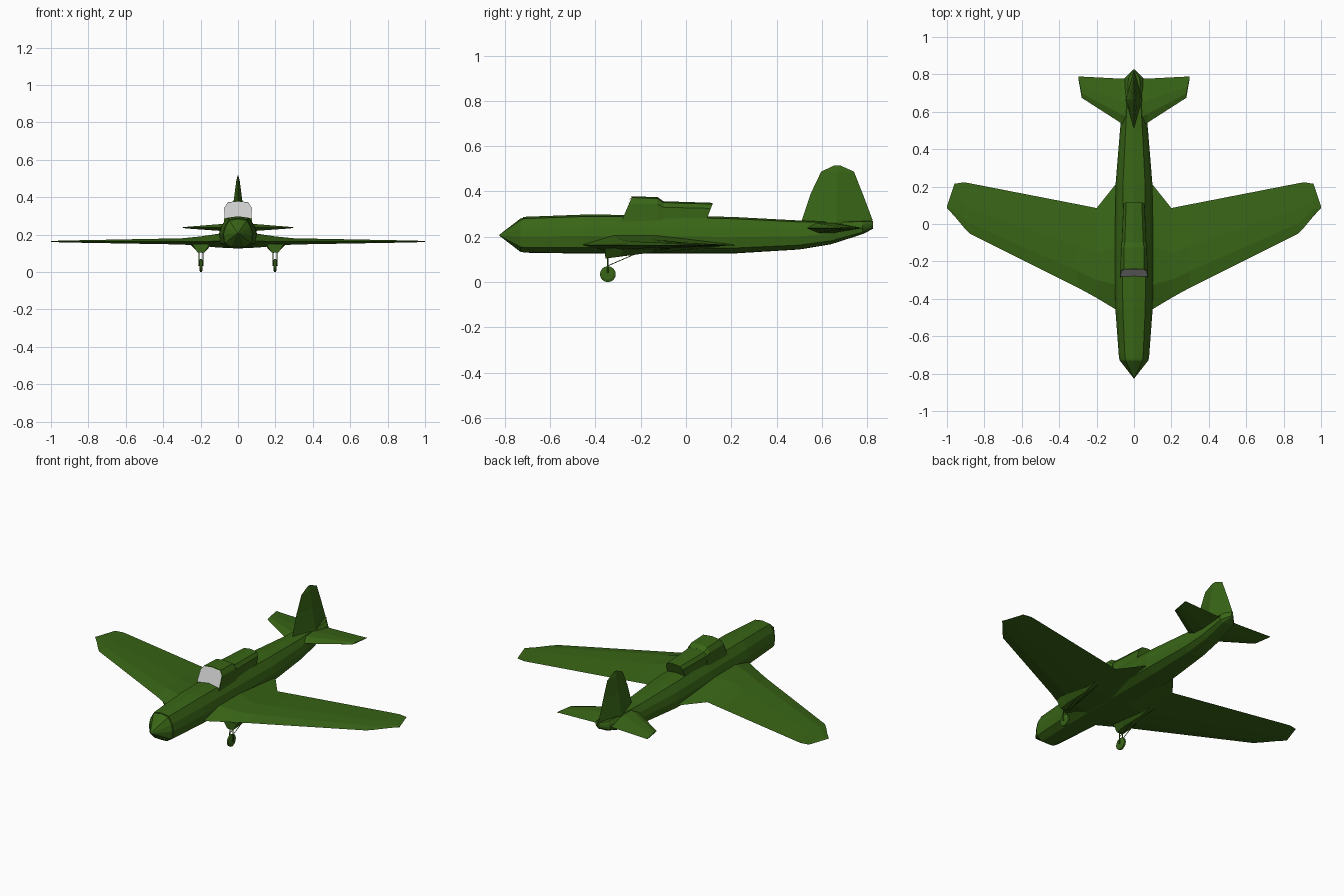
import bpy, bmesh, math
from mathutils import Vector

if "Cube" in bpy.data.objects:
    bpy.data.objects.remove(bpy.data.objects["Cube"])

green = bpy.data.materials.new("green_paint")
green.diffuse_color = (0.04, 0.13, 0.008, 1)
green.use_nodes = True
green.node_tree.nodes["Principled BSDF"].inputs["Base Color"].default_value = green.diffuse_color


def finish(name, bm, mat=green, mirror=False):
    bmesh.ops.remove_doubles(bm, verts=bm.verts, dist=0.0004)
    bmesh.ops.recalc_face_normals(bm, faces=bm.faces)
    me = bpy.data.meshes.new(name)
    bm.to_mesh(me)
    bm.free()
    ob = bpy.data.objects.new(name, me)
    bpy.context.collection.objects.link(ob)
    if mat:
        me.materials.append(mat)
    if mirror:
        ob.modifiers.new("mirror", 'MIRROR')
    return ob


def loft(name, rings, **kw):
    """Skin a list of equal-length closed rings and cap both ends."""
    bm = bmesh.new()
    vs = [[bm.verts.new(p) for p in r] for r in rings]
    n = len(vs[0])
    for a, b in zip(vs, vs[1:]):
        for i in range(n):
            j = (i + 1) % n
            bm.faces.new((a[i], a[j], b[j], b[i]))
    bm.faces.new(vs[0])
    bm.faces.new(vs[-1])
    return finish(name, bm, **kw)


def rod(name, a, b, r, sides=6):
    a, b = Vector(a), Vector(b)
    q = (b - a).to_track_quat('Z', 'Y')
    circle = [Vector((r * math.cos(t), r * math.sin(t), 0))
              for t in (2 * math.pi * i / sides for i in range(sides))]
    return loft(name, [[p + q @ c for c in circle] for p in (a, b)], mirror=True)


# Fuselage: (y, half width, bottom z, top z)
half = [(0, 0), (.5, .01), (.92, .15), (1, .45), (.88, .7), (.6, .95), (0, 1)]
profile = half + [(-x, z) for x, z in half[-2:0:-1]]


def body_ring(y, w, zb, zt):
    return [(w * px, y, zb + (zt - zb) * pz) for px, pz in profile]


stations = [(-.72, .08, .13, .288), (-.45, .1, .126, .298), (-.1, .102, .126, .296),
            (.22, .098, .127, .287), (.5, .075, .144, .272), (.64, .062, .167, .27),
            (.78, .05, .212, .27), (.825, .006, .235, .27)]
loft("fuselage", [body_ring(*s) for s in stations])

# Nose spinner
loft("spinner", [body_ring(-.826, .001, .2065, .2075), body_ring(-.73, .076, .133, .281),
                 body_ring(-.715, .078, .132, .284)])


# Wing: (x, leading y, trailing y, edge z, top z, bottom z)
def foil(x, le, te, ze, zt, zb):
    c = te - le
    return [(x, le, ze), (x, le + .2 * c, zt), (x, le + .5 * c, zt),
            (x, te, ze), (x, le + .5 * c, zb), (x, le + .2 * c, zb)]


wing = [(.0, -.46, .23, .165, .205, .127), (.1, -.455, .21, .165, .205, .13),
        (.2, -.395, .085, .163, .19, .14), (.3, -.34, .105, .163, .18, .147),
        (.88, -.05, .218, .163, .169, .157), (.91, -.018, .223, .163, .168, .158),
        (.96, .042, .215, .163, .167, .159), (1.0, .085, .095, .163, .165, .161)]
loft("wings", [foil(*s) for s in wing], mirror=True)

# Tailplane
tail = [(0, .5, .78, .24, .266, .213), (.07, .54, .777, .238, .258, .218),
        (.28, .675, .788, .238, .241, .233), (.297, .775, .79, .238, .239, .237)]
loft("tailplane", [foil(*s) for s in tail], mirror=True)


# Fin: diamond sections (z, front y, rear y, half thickness)
def diamond(z, f, r, t):
    m = f + .5 * (r - f)
    return [(0, f, z), (t, m, z), (0, r, z), (-t, m, z)]


fin = [(.23, .5, .812, .05), (.275, .512, .823, .042), (.39, .55, .78, .022),
       (.488, .597, .741, .009), (.515, .655, .68, .002)]
loft("tail_fin", [diamond(*s) for s in fin])


# Cockpit canopy: five-sided hoops (y at base, y at top, base width, top width, top z)
def hoop(yb, yt, wb, wt, zt, zb=.268):
    ym = yb + .75 * (yt - yb)
    zm = zb + .7 * (zt - zb)
    return [(-wb, yb, zb), (-wb * .97, ym, zm), (-wt, yt, zt - .006), (0, yt, zt),
            (wt, yt, zt - .006), (wb * .97, ym, zm), (wb, yb, zb)]


loft("front_canopy", [hoop(-.285, -.24, .074, .054, .379),
                      hoop(-.125, -.125, .072, .053, .375),
                      hoop(-.1, -.1, .068, .05, .357)])
loft("rear_canopy", [hoop(-.102, -.102, .067, .049, .357),
                     hoop(.088, .117, .058, .042, .35)])

# Windshield pane just ahead of the front hoop
bm = bmesh.new()
bm.faces.new([bm.verts.new((x, y - .003, z + .001))
              for x, y, z in hoop(-.279, -.241, .072, .053, .376, .288)])
finish("windshield", bm, mat=None)

# Gear fairings under the wings
X, Y = .198, -.345


def fairing_ring(w, y0, y1, z0, z1):
    m = y0 + .3 * (y1 - y0)
    zm = z0 + .3 * (z1 - z0)
    return [(X - w * .8, y0, z0), (X + w * .8, y0, z0), (X + w, m, zm),
            (X + w * .3, y1, z1), (X - w * .3, y1, z1), (X - w, m, zm)]


loft("gear_fairing", [fairing_ring(.06, -.358, -.06, .15, .15),
                      fairing_ring(.023, -.356, -.17, .104, .128)], mirror=True)

# Wheels with bevelled tread
wheel = [(X + dx, r) for dx, r in ((-.009, .024), (-.005, .035), (.005, .035), (.009, .024))]
loft("wheel", [[(x, Y + r * math.cos(i * math.pi / 8), .035 + r * math.sin(i * math.pi / 8))
                for i in range(16)] for x, r in wheel], mirror=True)

# Gear legs, axle and drag braces
for side in (-1, 1):
    x = X + side * .012
    rod("gear_leg", (x, Y, .035), (X + side * .009, Y, .115), .003)
    rod("gear_brace", (x, Y, .072), (X + side * .009, -.22, .126), .002)
rod("axle", (X - .014, Y, .035), (X + .014, Y, .035), .005)
